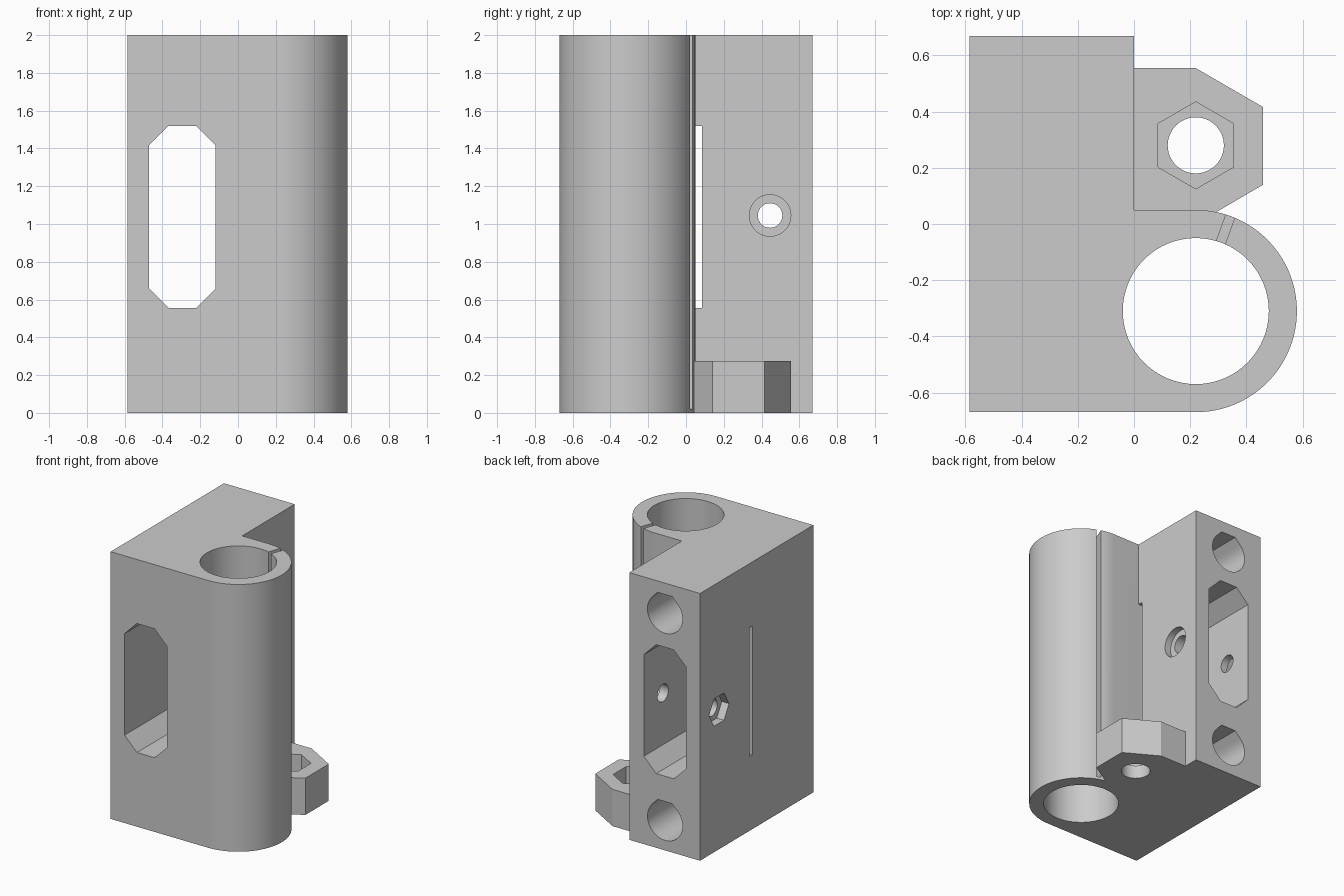
import bpy, bmesh
from math import sin, cos, pi, radians, sqrt

cube = bpy.data.objects.get("Cube")
if cube:
    bpy.data.objects.remove(cube, do_unlink=True)

H = 2.0                      # block height
BX, BY = 0.22, -0.31         # rod sleeve centre
NX, NY = 0.22, 0.28          # tab nut centre
WX = -0.295                  # centre line of the block
BOLT_Y, BOLT_Z = 0.445, 1.045

grey = bpy.data.materials.new("plain_grey")
grey.use_nodes = True
grey.diffuse_color = (0.6, 0.6, 0.6, 1)
grey.node_tree.nodes["Principled BSDF"].inputs["Base Color"].default_value = (0.6, 0.6, 0.6, 1)


def arc(cx, cy, r, start=0, end=360, n=64):
    """Points on an arc; a full turn leaves out the repeated end point."""
    full = end - start == 360
    steps = n if full else n - 1
    return [(cx + r * cos(radians(start + (end - start) * i / steps)),
             cy + r * sin(radians(start + (end - start) * i / steps))) for i in range(n)]


def prism(name, profile, axis, lo, hi):
    """Extrude a closed 2D profile along an axis from lo to hi."""
    place = {"X": lambda u, v, w: (w, u, v),
             "Y": lambda u, v, w: (u, w, v),
             "Z": lambda u, v, w: (u, v, w)}[axis]
    bm = bmesh.new()
    ends = [[bm.verts.new(place(u, v, w)) for u, v in profile] for w in (lo, hi)]
    bm.faces.new(ends[0])
    bm.faces.new(ends[1])
    n = len(profile)
    for i in range(n):
        j = (i + 1) % n
        bm.faces.new((ends[0][i], ends[0][j], ends[1][j], ends[1][i]))
    bmesh.ops.recalc_face_normals(bm, faces=bm.faces)
    mesh = bpy.data.meshes.new(name)
    bm.to_mesh(mesh)
    bm.free()
    mesh.materials.append(grey)
    ob = bpy.data.objects.new(name, mesh)
    bpy.context.collection.objects.link(ob)
    return ob


def combine(target, tool, operation="DIFFERENCE"):
    """Apply a boolean and discard the tool."""
    tool.hide_render = True
    mod = target.modifiers.new("combine", "BOOLEAN")
    mod.operation, mod.solver, mod.object = operation, "EXACT", tool
    bpy.context.view_layer.objects.active = target
    bpy.ops.object.modifier_apply(modifier=mod.name)
    bpy.data.objects.remove(tool, do_unlink=True)


# Block with rounded rod sleeve
block = prism("rod_holder_block",
              [(-0.585, -0.67)] + arc(BX, BY, 0.36, -90, 90, 48)
              + [(0, 0.05), (0, 0.67), (-0.585, 0.67)], "Z", 0, H)

# Nut tab at the foot
tab = prism("nut_tab", [(-0.05, 0), (0.22, 0), (0.46, 0.14), (0.46, 0.416),
                        (0.22, 0.555), (-0.05, 0.555)], "Z", 0, 0.275)
combine(block, tab, "UNION")

# Vertical rod bore and its clamping slit, closed by a thin floor
combine(block, prism("bore", arc(BX, BY, 0.26), "Z", -0.1, H + 0.1))
a, half = radians(70), 0.0165
slit = [(BX + r * cos(a) - s * sin(a), BY + r * sin(a) + s * cos(a))
        for r, s in ((0.22, -half), (0.40, -half), (0.40, half), (0.22, half))]
combine(block, prism("sleeve_slit", slit, "Z", 0.02, H + 0.1))

# Tab bolt hole and hexagonal nut pocket
combine(block, prism("tab_hole", arc(NX, NY, 0.1, n=48), "Z", -0.1, 0.4))
combine(block, prism("tab_nut", arc(NX, NY, 0.155, 30, 390, 6), "Z", 0.1, 0.4))

# Long octagonal window from front to back
w, k = 0.175, 0.175 * (sqrt(2) - 1)
low, high, c = 0.555, 1.52, w - k
window = [(WX - k, low), (WX + k, low), (WX + w, low + c), (WX + w, high - c),
          (WX + k, high), (WX - k, high), (WX - w, high - c), (WX - w, low + c)]
combine(block, prism("window", window, "Y", -0.8, 0.8))

# Blind rod sockets in the back, with printable flat tops
r = 0.145
for z in (0.22, 1.77):
    flat = r * (sqrt(2) - 1)
    socket = arc(WX, z, r, 135, 405, 40) + [(WX + flat, z + r), (WX - flat, z + r)]
    combine(block, prism("rod_socket", socket, "Y", -0.57, 0.8))

# Thin sideways slot
combine(block, prism("side_slot", [(0.05, low), (0.085, low), (0.085, high), (0.05, high)],
                     "X", -0.7, 0.02))

# Cross bolt: through hole, head recess on one side, nut pocket on the other
combine(block, prism("bolt_hole", arc(BOLT_Y, BOLT_Z, 0.065, n=32), "X", -0.7, 0.1))
combine(block, prism("bolt_head", arc(BOLT_Y, BOLT_Z, 0.11, n=40), "X", -0.05, 0.1))
combine(block, prism("bolt_nut", arc(BOLT_Y, BOLT_Z, 0.118, n=6), "X", -0.7, -0.525))

# Smooth curved walls, keep edges crisp
bpy.ops.object.select_all(action="DESELECT")
block.select_set(True)
bpy.context.view_layer.objects.active = block
bpy.ops.object.shade_smooth_by_angle(angle=radians(25))
